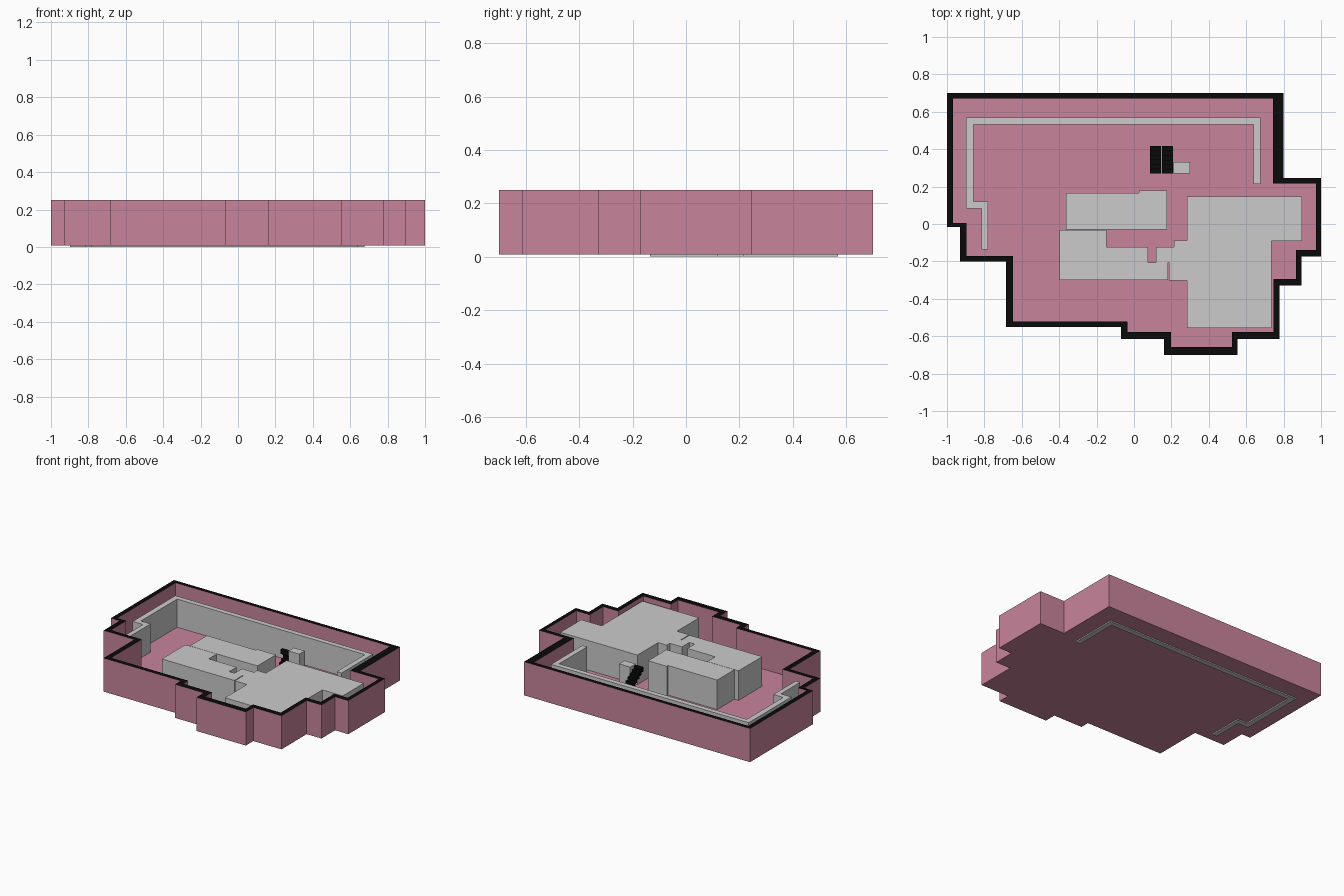
import bpy, bmesh

if "Cube" in bpy.data.objects:
    bpy.data.objects.remove(bpy.data.objects["Cube"])

def material(name, rgb):
    m = bpy.data.materials.new(name)
    m.diffuse_color = (*rgb, 1)
    m.use_nodes = True
    m.node_tree.nodes["Principled BSDF"].inputs["Base Color"].default_value = m.diffuse_color
    return m

PINK = material("rose_wall", (0.58, 0.23, 0.33))
BLACK = material("black_rim", (0.003, 0.003, 0.003))

def finish(name, bm, mats=()):
    bmesh.ops.recalc_face_normals(bm, faces=bm.faces)
    me = bpy.data.meshes.new(name)
    bm.to_mesh(me)
    bm.free()
    for m in mats:
        me.materials.append(m)
    ob = bpy.data.objects.new(name, me)
    bpy.context.collection.objects.link(ob)
    return ob

def loop(bm, pts, z):
    return [bm.verts.new((x, y, z)) for x, y in pts]

def bridge(bm, a, b, mat=0):
    n = len(a)
    for i in range(n):
        j = (i + 1) % n
        bm.faces.new((a[i], a[j], b[j], b[i])).material_index = mat

def add_prism(bm, pts, z0, z1):
    a, b = loop(bm, pts, z0), loop(bm, pts, z1)
    bridge(bm, a, b)
    bm.faces.new(a)
    bm.faces.new(b)

def prism(name, pts, z0, z1, mats=()):
    bm = bmesh.new()
    add_prism(bm, pts, z0, z1)
    return finish(name, bm, mats)

def stepped(coords):
    """Rectilinear outline from alternating x, y values: x0,y0,x1,y1..."""
    xs, ys = coords[0::2], coords[1::2]
    pts = []
    for i in range(len(xs)):
        pts += [(xs[i], ys[i]), (xs[(i + 1) % len(xs)], ys[i])]
    return pts

# Perimeter shell: outer walls, black rim, inner walls and floor in one tray
outer = stepped([-1, 0.70, 0.80, 0.245, 1.0, -0.173, 0.895, -0.328, 0.777, -0.615,
                 0.553, -0.70, 0.16, -0.615, -0.07, -0.55, -0.685, -0.20, -0.93, -0.017])
inner = stepped([-0.967, 0.672, 0.743, 0.216, 0.972, -0.14, 0.865, -0.293, 0.745, -0.578,
                 0.524, -0.658, 0.197, -0.578, -0.034, -0.52, -0.648, -0.171, -0.895, 0.005])
bm = bmesh.new()
bottom, top = loop(bm, outer, 0.008), loop(bm, outer, 0.25)
rim, floor = loop(bm, inner, 0.25), loop(bm, inner, 0.012)
bridge(bm, bottom, top)
bridge(bm, top, rim, 1)
bridge(bm, rim, floor)
bm.faces.new(floor)
bm.faces.new(bottom)
finish("perimeter_tray", bm, (PINK, BLACK))

# Freestanding partition wall, slightly proud of the underside
prism("partition_wall", stepped([
    -0.898, 0.57, 0.676, 0.214, 0.638, 0.533, -0.858, 0.12,
    -0.78, -0.135, -0.815, 0.083]), 0.0, 0.215)

# Room blocks
H = 0.225
prism("north_room", stepped([-0.364, 0.165, 0.027, 0.18, 0.176, -0.03]), 0.01, H)
prism("south_and_east_rooms", stepped([
    -0.397, -0.032, -0.147, -0.123, 0.075, -0.207, 0.118, -0.123, 0.214, -0.088,
    0.284, 0.148, 0.898, -0.09, 0.735, -0.555, 0.284, -0.303, 0.187, -0.207,
    0.181, -0.30]), 0.01, H)
prism("lift_shaft", stepped([0.212, 0.332, 0.30, 0.27]), 0.01, 0.228)

# U-turn staircase: lower flight climbs to the back, upper flight returns
STEPS, RISE = 6, 0.0175
Y0, Y1 = 0.27, 0.416
DEPTH = (Y1 - Y0) / STEPS

def flight(name, x0, x1, base, forward):
    bm = bmesh.new()
    for i in range(STEPS):
        k = i if forward else STEPS - 1 - i
        y = Y0 + k * DEPTH
        z = base + (i + 1) * RISE
        add_prism(bm, stepped([x0, y + DEPTH, x1, y]), max(0.012, z - 1.8 * RISE), z)
    finish(name, bm, (BLACK,))

flight("lower_flight", 0.085, 0.144, 0.012, True)
flight("upper_flight", 0.149, 0.209, 0.012 + STEPS * RISE, False)
